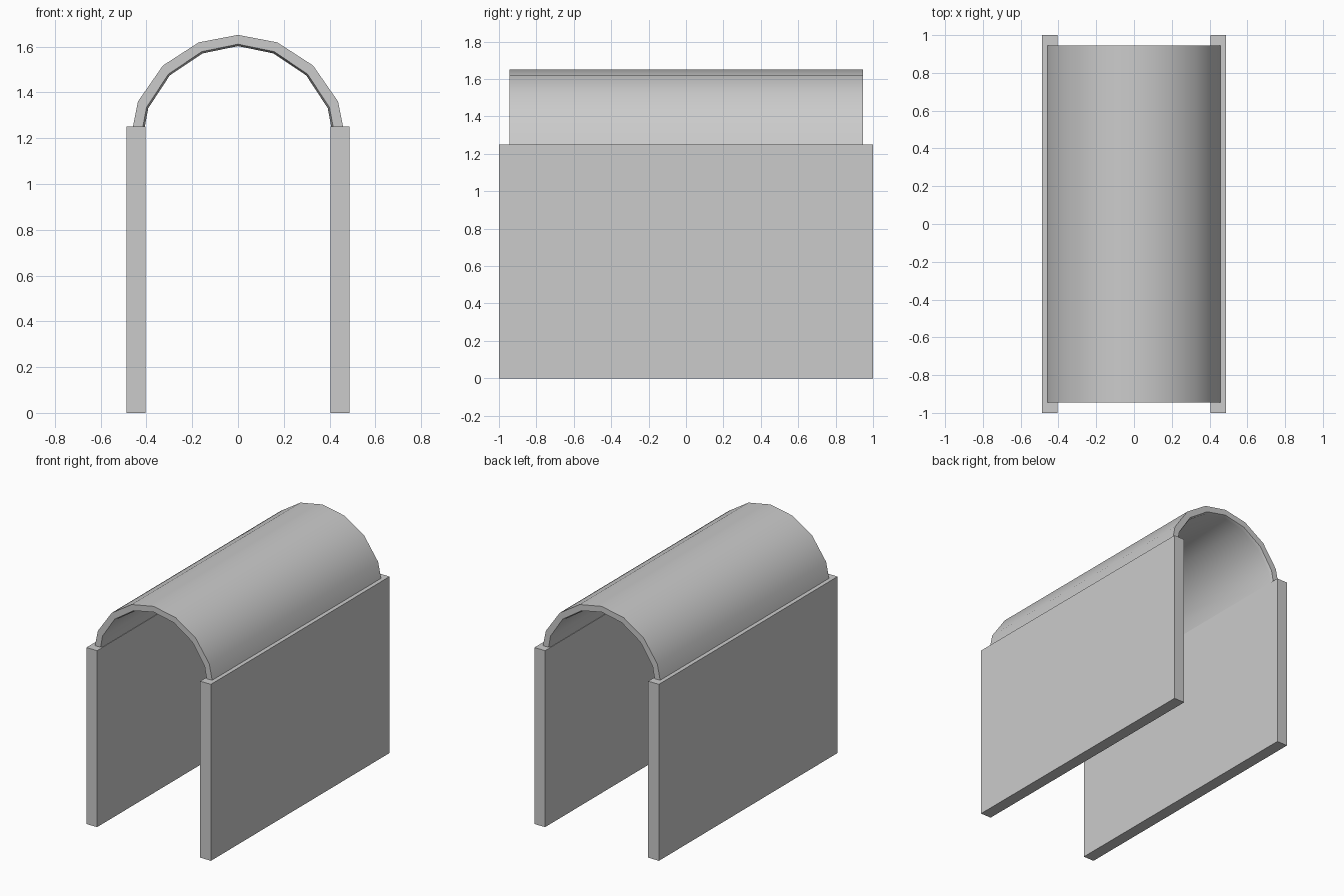
import bpy, bmesh, math

if "Cube" in bpy.data.objects:
    bpy.data.objects.remove(bpy.data.objects["Cube"])


def make_object(name, bm):
    bmesh.ops.recalc_face_normals(bm, faces=bm.faces)
    mesh = bpy.data.meshes.new(name)
    bm.to_mesh(mesh)
    bm.free()
    obj = bpy.data.objects.new(name, mesh)
    bpy.context.collection.objects.link(obj)
    return obj


def box(name, centre, size):
    bm = bmesh.new()
    bmesh.ops.create_cube(bm, size=1)
    for v in bm.verts:
        v.co = [c + p * s for c, p, s in zip(centre, v.co, size)]
    return make_object(name, bm)


def mirrored(half):
    # half profile runs from the right foot up to the crown
    return half + [(-x, z) for x, z in reversed(half[:-1])]


# Side walls
for side, name in ((-1, "left_wall"), (1, "right_wall")):
    box(name, (side * 0.446, 0, 0.625), (0.084, 2.0, 1.25))

# Arched roof: faceted shell whose feet sit inside the walls
outer = mirrored([(0.473, 1.18), (0.437, 1.36), (0.328, 1.517), (0.172, 1.618), (0, 1.651)])
inner = mirrored([(0.420, 1.18), (0.392, 1.331), (0.298, 1.474), (0.155, 1.570), (0, 1.602)])
lip = [(x * 1.02, 1.18 + (z - 1.18) * 1.02) for x, z in inner]

END, DEPTH = 0.945, 0.02
rings = [(outer, -END), (outer, END), (lip, END), (inner, END - DEPTH),
         (inner, DEPTH - END), (lip, -END)]
bm = bmesh.new()
loops = [[bm.verts.new((x, y, z)) for x, z in profile] for profile, y in rings]
for i, a in enumerate(loops):
    b = loops[(i + 1) % len(loops)]
    for j in range(len(a) - 1):
        bm.faces.new((a[j], a[j + 1], b[j + 1], b[j]))
for j in (0, -1):
    bm.faces.new([ring[j] for ring in loops])
roof = make_object("arched_roof", bm)

# Smooth along the curve, sharp at the rims
bpy.context.view_layer.objects.active = roof
roof.select_set(True)
bpy.ops.object.shade_smooth_by_angle(angle=math.radians(30))
